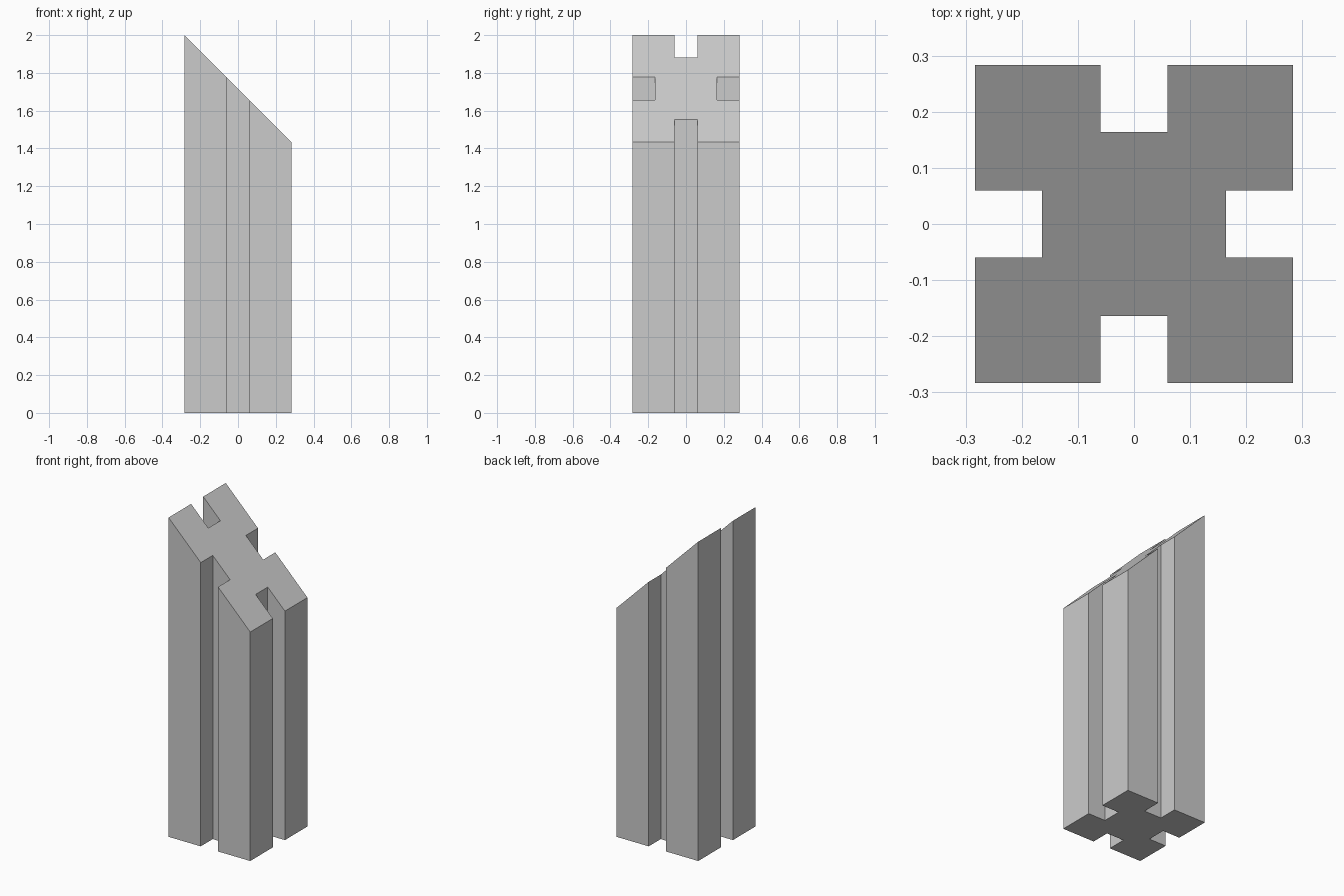
import bpy
import bmesh
from mathutils import Matrix, Vector

cube = bpy.data.objects.get("Cube")
if cube:
    bpy.data.objects.remove(cube, do_unlink=True)

HALF = 0.283    # half width of the bar
SLOT = 0.06     # half width of each groove
CORE = 0.164    # distance from the axis to the groove floor
TOP = 2.0       # tallest edge, on the -x side

# Plain grey material
grey = bpy.data.materials.new("light_grey")
grey.use_nodes = True
colour = (0.6, 0.6, 0.6, 1)
grey.diffuse_color = colour
grey.node_tree.nodes["Principled BSDF"].inputs["Base Color"].default_value = colour

# Cross-section: one grooved side, repeated by quarter turns
side = [(-HALF, -HALF), (-SLOT, -HALF), (-SLOT, -CORE), (SLOT, -CORE), (SLOT, -HALF)]
bm = bmesh.new()
outline = []
for quarter in range(4):
    turn = Matrix.Rotation(quarter * 1.5707963, 3, "Z")
    outline += [bm.verts.new(turn @ Vector((x, y, 0))) for x, y in side]
base = bm.faces.new(outline)

# Extrude upwards, then slope the top end at 45 degrees
result = bmesh.ops.extrude_face_region(bm, geom=[base], use_keep_orig=True)
for item in result["geom"]:
    if isinstance(item, bmesh.types.BMVert):
        item.co.z = TOP - (item.co.x + HALF)
bmesh.ops.recalc_face_normals(bm, faces=bm.faces)

mesh = bpy.data.meshes.new("grooved_bar")
bm.to_mesh(mesh)
bm.free()
mesh.materials.append(grey)
bar = bpy.data.objects.new("grooved_bar", mesh)
bpy.context.collection.objects.link(bar)
